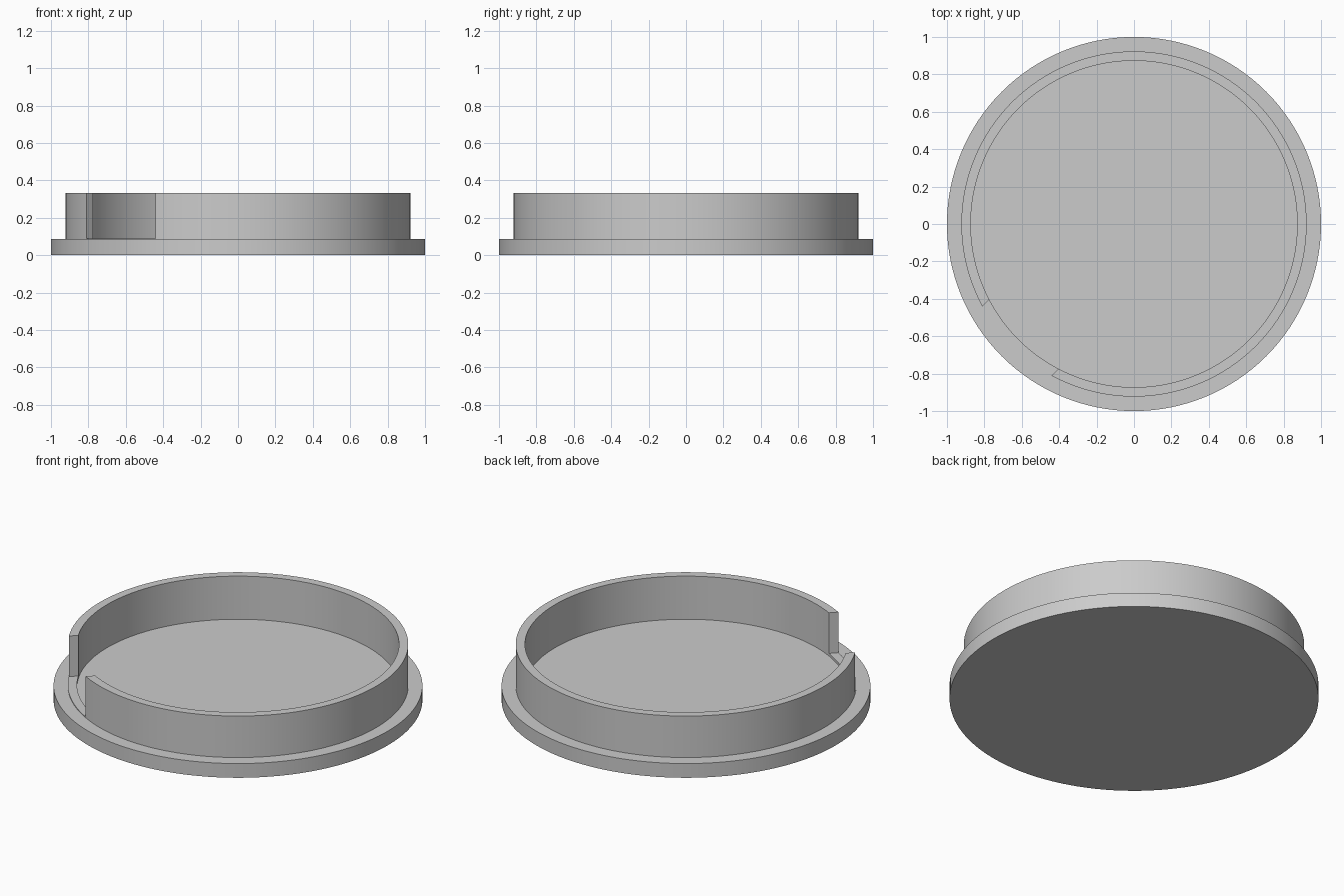
import bpy, bmesh, math
from mathutils import Matrix, Vector

cube = bpy.data.objects.get("Cube")
if cube:
    bpy.data.objects.remove(cube, do_unlink=True)

SEGMENTS = 128
BASE_R, RING_R, FLOOR_R = 1.0, 0.923, 0.873
BASE_Z, FLOOR_Z, SILL_Z, TOP_Z = 0.085, 0.075, 0.09, 0.333
GAP_WIDTH = 0.524

grey = bpy.data.materials.new("plain grey")
grey.use_nodes = True
colour = (0.6, 0.6, 0.6, 1)
grey.diffuse_color = colour
grey.node_tree.nodes["Principled BSDF"].inputs["Base Color"].default_value = colour


def make_object(name, bm):
    mesh = bpy.data.meshes.new(name)
    bmesh.ops.recalc_face_normals(bm, faces=bm.faces)
    bm.to_mesh(mesh)
    bm.free()
    obj = bpy.data.objects.new(name, mesh)
    bpy.context.collection.objects.link(obj)
    mesh.materials.append(grey)
    return obj


# Flanged cap with an upright ring and a slightly sunken floor
profile = [(BASE_R, 0), (BASE_R, BASE_Z), (RING_R, BASE_Z), (RING_R, TOP_Z),
           (FLOOR_R, TOP_Z), (FLOOR_R, FLOOR_Z)]
bm = bmesh.new()
loops = []
for r, z in profile:
    loops.append([bm.verts.new((r * math.cos(a), r * math.sin(a), z))
                  for a in (math.tau * i / SEGMENTS for i in range(SEGMENTS))])
for low, high in zip(loops, loops[1:]):
    for i in range(SEGMENTS):
        j = (i + 1) % SEGMENTS
        bm.faces.new((low[i], low[j], high[j], high[i]))
bm.faces.new(loops[0])
bm.faces.new(loops[-1])
cap = make_object("cap", bm)

# Slot through the ring at the front right, leaving a low sill
bm = bmesh.new()
direction = math.radians(225)
center = Vector((math.cos(direction), math.sin(direction), 0)) * 0.9
center.z = SILL_Z + 0.25
bmesh.ops.create_cube(bm, size=1, matrix=Matrix.Translation(center)
                      @ Matrix.Rotation(direction, 4, "Z")
                      @ Matrix.Diagonal((0.6, GAP_WIDTH, 0.5, 1)))
cutter = make_object("slot_cutter", bm)
cutter.hide_render = True
cutter.hide_set(True)
cutter.display_type = "WIRE"

slot = cap.modifiers.new("slot", "BOOLEAN")
slot.operation = "DIFFERENCE"
slot.solver = "EXACT"
slot.object = cutter

# Apply the slot, then smooth the curved walls
bpy.ops.object.select_all(action="DESELECT")
cap.select_set(True)
bpy.context.view_layer.objects.active = cap
bpy.ops.object.modifier_apply(modifier=slot.name)
bpy.data.objects.remove(cutter, do_unlink=True)
bpy.ops.object.shade_smooth_by_angle(angle=math.radians(30))
